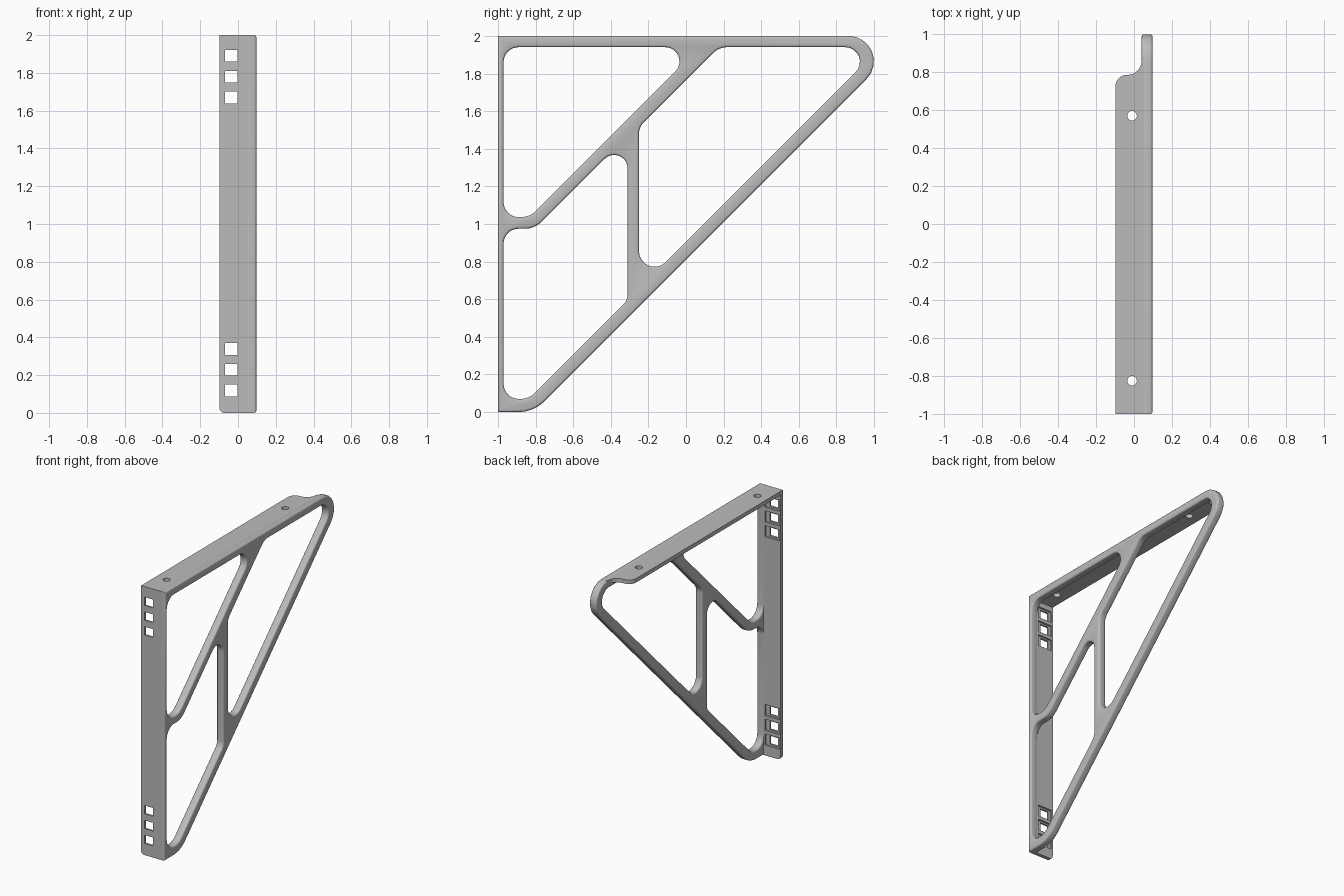
import bpy, bmesh, math
from mathutils import Vector, Matrix

cube = bpy.data.objects.get("Cube")
if cube:
    bpy.data.objects.remove(cube, do_unlink=True)

grey = bpy.data.materials.new("mid_grey")
grey.use_nodes = True
grey.diffuse_color = (0.5, 0.5, 0.5, 1)
grey.node_tree.nodes["Principled BSDF"].inputs["Base Color"].default_value = (0.5, 0.5, 0.5, 1)


def rounded(corners, steps=8):
    """Outline from (u, v, radius) corners, each filleted by its radius."""
    out = []
    for i, (u, v, r) in enumerate(corners):
        p = Vector((u, v))
        if r == 0:
            out.append(p)
            continue
        a = (Vector(corners[i - 1][:2]) - p).normalized()
        b = (Vector(corners[(i + 1) % len(corners)][:2]) - p).normalized()
        half = a.angle(b) / 2
        centre = p + (a + b).normalized() * (r / math.sin(half))
        start = p + a * (r / math.tan(half)) - centre
        end = p + b * (r / math.tan(half)) - centre
        sweep = start.angle_signed(end)
        for k in range(steps + 1):
            out.append(centre + Matrix.Rotation(-sweep * k / steps, 2) @ start)
    return out


def rectangle(u0, u1, v0, v1):
    return rounded([(u0, v0, 0), (u1, v0, 0), (u1, v1, 0), (u0, v1, 0)])


def circle(u, v, r, n=24):
    return [Vector((u + r * math.cos(t * math.tau / n), v + r * math.sin(t * math.tau / n)))
            for t in range(n)]


def plate(name, loops, u_axis, v_axis, origin, thickness, edge=0.0):
    """Flat part: first loop is the outline, the others are openings."""
    curve = bpy.data.curves.new(name, "CURVE")
    curve.dimensions = "2D"
    curve.fill_mode = "BOTH"
    curve.extrude = thickness / 2 - edge
    curve.bevel_depth = edge
    curve.bevel_resolution = 2
    curve.offset = -edge
    for loop in loops:
        spline = curve.splines.new("POLY")
        spline.points.add(len(loop) - 1)
        for point, co in zip(spline.points, loop):
            point.co = (co.x, co.y, 0, 1)
        spline.use_cyclic_u = True
    temp = bpy.data.objects.new(name + "_curve", curve)
    bpy.context.collection.objects.link(temp)
    depsgraph = bpy.context.evaluated_depsgraph_get()
    mesh = bpy.data.meshes.new_from_object(temp.evaluated_get(depsgraph))
    bpy.data.objects.remove(temp, do_unlink=True)

    u, v = Vector(u_axis), Vector(v_axis)
    turn = Matrix((u, v, u.cross(v))).transposed().to_4x4()
    bm = bmesh.new()
    bm.from_mesh(mesh)
    bmesh.ops.remove_doubles(bm, verts=bm.verts, dist=0.00005)
    bmesh.ops.transform(bm, matrix=Matrix.Translation(origin) @ turn, verts=bm.verts)
    bmesh.ops.recalc_face_normals(bm, faces=bm.faces)
    bm.to_mesh(mesh)
    bm.free()
    mesh.materials.clear()
    mesh.materials.append(grey)
    obj = bpy.data.objects.new(name, mesh)
    bpy.context.collection.objects.link(obj)
    bpy.ops.object.select_all(action="DESELECT")
    obj.select_set(True)
    bpy.context.view_layer.objects.active = obj
    bpy.ops.object.shade_smooth_by_angle(angle=math.radians(35))
    return obj


X, Y, Z = (1, 0, 0), (0, 1, 0), (0, 0, 1)
SIDE, INNER, JOIN = 0.0975, 0.04, 0.055

# Triangular side frame with three openings
outline = rounded([(-1, 0, 0), (-0.81, 0, 0.2), (1.19, 2, 0.135), (-1, 2, 0)])
upper_opening = rounded([(-0.97, 1.037, 0.08), (-0.83, 1.037, 0.11),
                         (0.073, 1.94, 0.076), (-0.97, 1.94, 0.08)])
lower_opening = rounded([(-0.97, 0.07, 0.08), (-0.835, 0.07, 0.11), (-0.31, 0.595, 0.08),
                         (-0.31, 1.469, 0.072), (-0.804, 0.975, 0.13), (-0.97, 0.975, 0.08)])
long_opening = rounded([(-0.25, 0.655, 0.083), (1.035, 1.94, 0.078),
                        (0.176, 1.94, 0.1), (-0.25, 1.514, 0.08)])
plate("side_frame", [outline, upper_opening, lower_opening, long_opening],
      Y, Z, ((SIDE + INNER) / 2, 0, 0), SIDE - INNER, edge=0.012)

# Top flange with a curved end and two screw holes
flange = rounded([(-SIDE, -1, 0), (JOIN, -1, 0), (JOIN, 0.87, 0), (INNER, 0.87, 0),
                  (INNER, 0.785, 0.075), (-SIDE, 0.785, 0.06)])
holes = [circle(-0.01, y, 0.025) for y in (-0.825, 0.57)]
plate("top_flange", [flange] + holes, X, Y, (0, 0, 1.985), 0.03)

# Front flange: outer skin with square windows, inner layer with wider grooves
front = rounded([(-SIDE, 0, 0.025), (JOIN, 0, 0), (JOIN, 1.97, 0), (-SIDE, 1.97, 0)])
heights = [base + i * 0.11 for base in (0.118, 1.67) for i in range(3)]
windows = [rectangle(-0.069, -0.002, z - 0.031, z + 0.031) for z in heights]
grooves = [rectangle(-0.088, 0.03, z - 0.042, z + 0.042) for z in heights]
plate("front_flange_skin", [front] + windows, X, Z, (0, -0.993, 0), 0.014)
plate("front_flange_grooves", [front] + grooves, X, Z, (0, -0.979, 0), 0.014)
